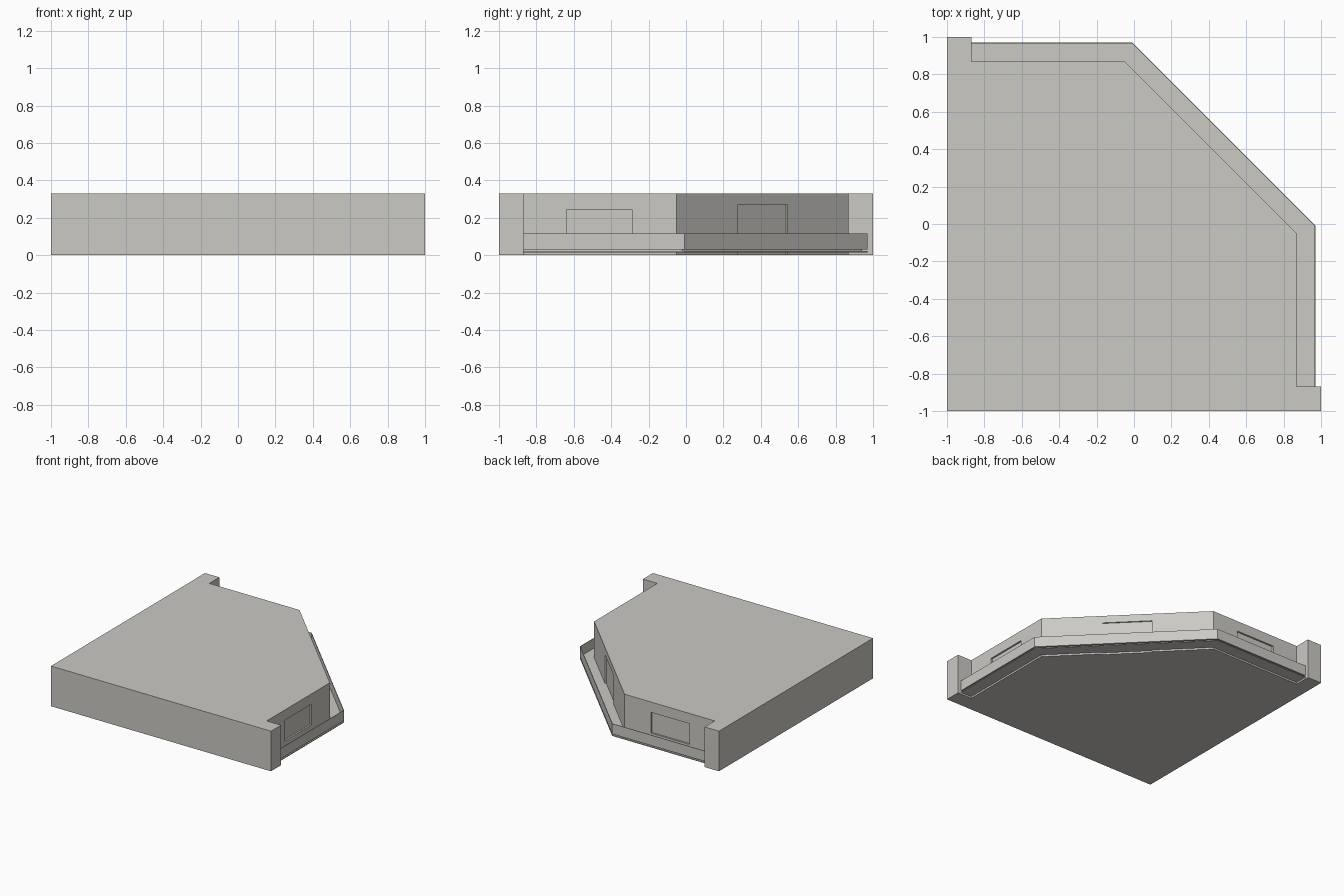
import bpy, bmesh, math

if "Cube" in bpy.data.objects:
    bpy.data.objects.remove(bpy.data.objects["Cube"])

WALL, END, TOP = 0.87, -0.87, 0.33

mat = bpy.data.materials.new("warm_grey_plaster")
mat.diffuse_color = (0.6, 0.585, 0.55, 1)
mat.use_nodes = True
mat.node_tree.nodes["Principled BSDF"].inputs["Base Color"].default_value = mat.diffuse_color


def ring(r):
    """Facade line offset to distance r: side, 45-degree corner, back."""
    k = 0.82 + (r - WALL) * math.sqrt(2) - r
    return [(r, END), (r, k), (k, r), (END, r)]


def prism(name, pts, z0, z1):
    bm = bmesh.new()
    face = bm.faces.new([bm.verts.new((x, y, z0)) for x, y in pts])
    ext = bmesh.ops.extrude_face_region(bm, geom=[face])
    verts = [g for g in ext["geom"] if isinstance(g, bmesh.types.BMVert)]
    bmesh.ops.translate(bm, verts=verts, vec=(0, 0, z1 - z0))
    bmesh.ops.recalc_face_normals(bm, faces=bm.faces)
    me = bpy.data.meshes.new(name)
    bm.to_mesh(me)
    bm.free()
    me.materials.append(mat)
    ob = bpy.data.objects.new(name, me)
    bpy.context.collection.objects.link(ob)
    return ob


def band(name, r_in, r_out, z0, z1):
    return prism(name, ring(r_out) + ring(r_in)[::-1], z0, z1)


# Storey block with the two wing walls at its ends
body = prism("storey_block", [(-1, -1), (1, -1), (1, END)] + ring(WALL)
             + [(END, 1), (-1, 1)], 0, TOP)


# Shallow recesses: a window on each straight wall, a door on the corner wall
def recess(name, centre, angle, width, depth, z0, z1):
    c, s = math.cos(angle), math.sin(angle)
    pts = [(centre[0] + c * u - s * v, centre[1] + s * u + c * v)
           for u, v in ((-depth, -width / 2), (0.05, -width / 2),
                        (0.05, width / 2), (-depth, width / 2))]
    cutter = prism(name + "_cutter", pts, z0, z1)
    mod = body.modifiers.new(name, 'BOOLEAN')
    mod.object, mod.operation, mod.solver = cutter, 'DIFFERENCE', 'EXACT'
    cutter.hide_render = True
    cutter.hide_viewport = True
    return cutter


cutters = [
    recess("side_window", (WALL, -0.465), 0, 0.35, 0.014, 0.075, 0.245),
    recess("back_window", (-0.465, WALL), math.pi / 2, 0.35, 0.014, 0.075, 0.245),
    recess("corner_door", (0.41, 0.41), math.pi / 4, 0.375, 0.01, -0.05, 0.27),
]

# Bake the recesses and remove the cutters
bpy.context.view_layer.update()
dg = bpy.context.evaluated_depsgraph_get()
baked = bpy.data.meshes.new_from_object(body.evaluated_get(dg))
body.modifiers.clear()
body.data = baked
for c in cutters:
    bpy.data.objects.remove(c)

# Balcony: lower lip, recessed shadow gap, floor and thin parapet
band("balcony_lip", 0.855, 0.97, 0.014, 0.021)
band("balcony_shadow_gap", 0.855, 0.94, 0.021, 0.03)
band("balcony_floor", 0.855, 0.97, 0.03, 0.033)
band("balcony_parapet", 0.966, 0.97, 0.033, 0.115)
